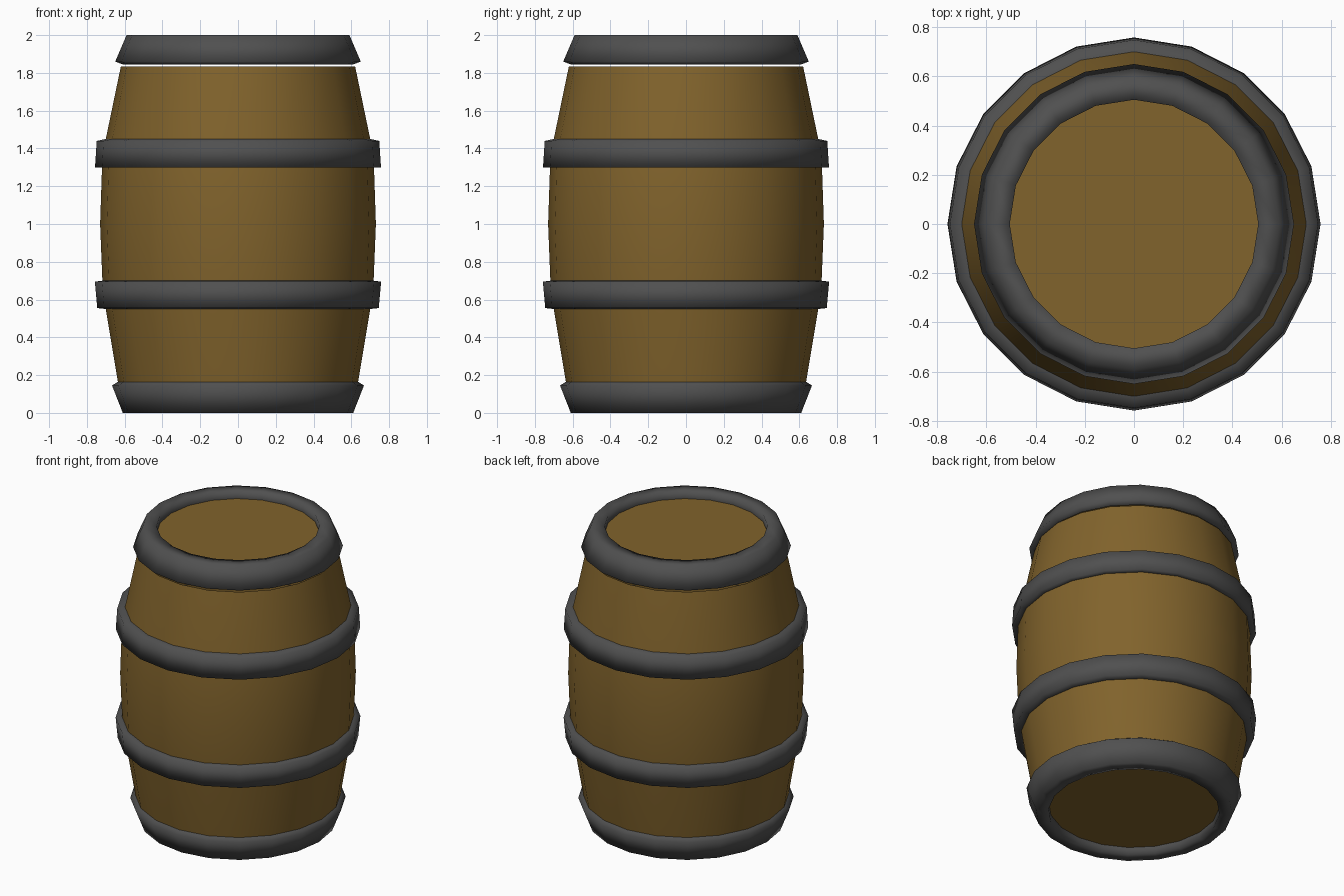
import bpy, bmesh, math

if "Cube" in bpy.data.objects:
    bpy.data.objects.remove(bpy.data.objects["Cube"])

SIDES = 20


def material(name, rgb):
    m = bpy.data.materials.new(name)
    m.diffuse_color = (*rgb, 1)
    m.use_nodes = True
    m.node_tree.nodes["Principled BSDF"].inputs["Base Color"].default_value = m.diffuse_color
    return m


wood = material("wood", (0.22, 0.125, 0.025))
iron = material("iron", (0.08, 0.08, 0.08))


def lathe(name, profile, mat, cap=False, angle=100):
    """Spin a (radius, height) profile, listed upwards on its outer side, around z."""
    bm = bmesh.new()
    rings = [[bm.verts.new((r * math.cos(2 * math.pi * i / SIDES),
                            r * math.sin(2 * math.pi * i / SIDES), z))
              for i in range(SIDES)] for r, z in profile]
    for a, b in zip(rings, rings[1:]):
        for i in range(SIDES):
            j = (i + 1) % SIDES
            bm.faces.new((a[i], a[j], b[j], b[i]))
    if cap:
        bm.faces.new(rings[-1])
    me = bpy.data.meshes.new(name)
    bm.to_mesh(me)
    bm.free()
    ob = bpy.data.objects.new(name, me)
    bpy.context.collection.objects.link(ob)
    me.materials.append(mat)
    bpy.ops.object.select_all(action='DESELECT')
    ob.select_set(True)
    bpy.context.view_layer.objects.active = ob
    bpy.ops.object.shade_smooth_by_angle(angle=math.radians(angle))
    return ob


# bulging stave wall
lathe("staves", [(0.635, 0.16), (0.70, 0.55), (0.718, 0.70), (0.73, 1.0),
                 (0.72, 1.30), (0.70, 1.45), (0.62, 1.835)], wood, angle=60)

# recessed lids
lathe("top_lid", [(0.505, 1.95)], wood, cap=True)
bottom = lathe("bottom_lid", [(0.53, 0.05)], wood, cap=True)
bottom.data.flip_normals()

# end hoops with flared outer edge and rolled-in lip
lathe("top_hoop", [(0.61, 1.845), (0.65, 1.86), (0.59, 2.0),
                   (0.505, 2.0), (0.505, 1.95)], iron)
lathe("bottom_hoop", [(0.53, 0.05), (0.53, 0.0), (0.61, 0.0),
                      (0.667, 0.145), (0.635, 0.165)], iron)

# middle hoops
lathe("upper_hoop", [(0.715, 1.30), (0.757, 1.30), (0.748, 1.44), (0.70, 1.45)], iron)
lathe("lower_hoop", [(0.70, 0.55), (0.745, 0.555), (0.758, 0.695), (0.715, 0.70)], iron)
